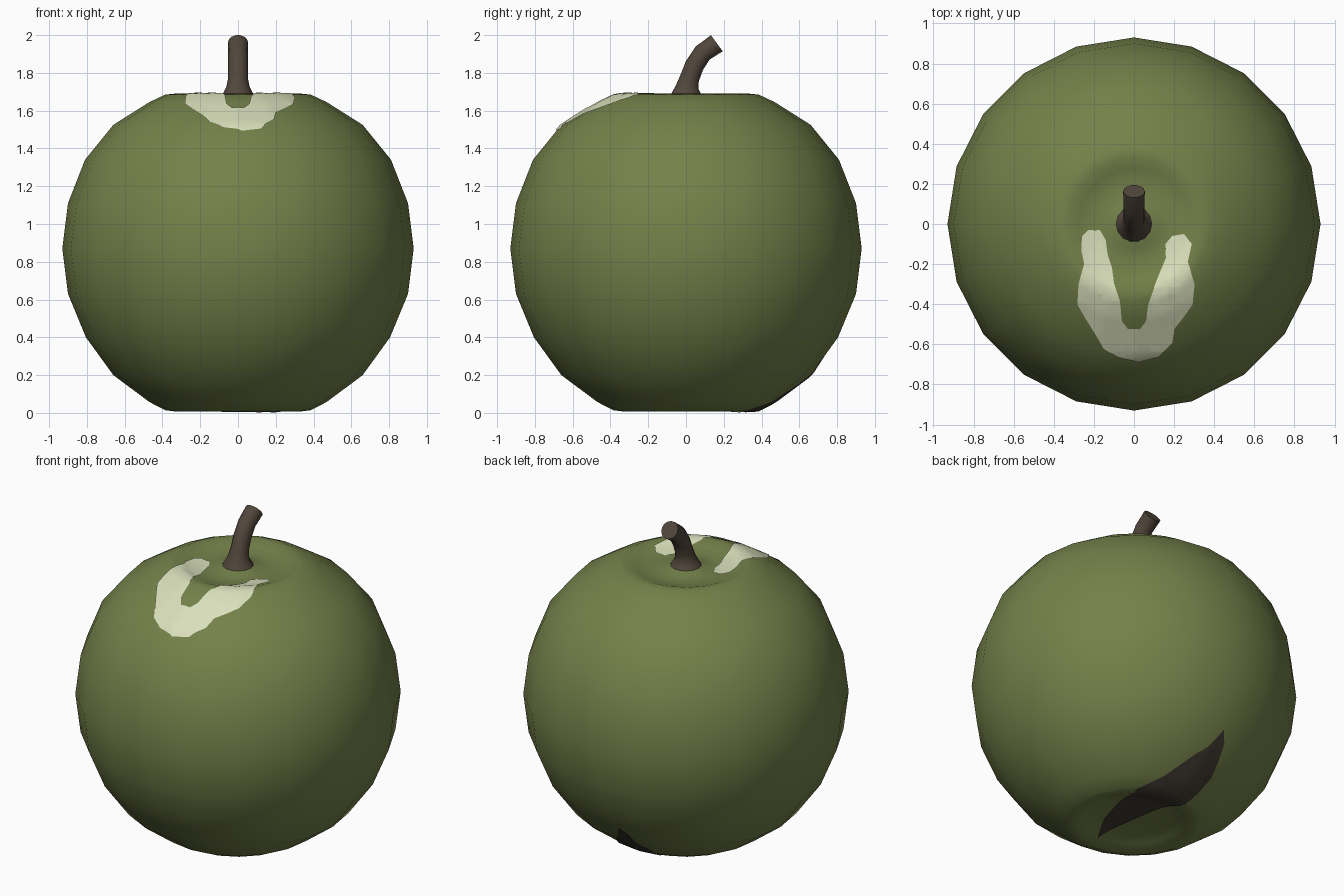
import bpy, bmesh, math
from mathutils import Vector
from mathutils.bvhtree import BVHTree

if "Cube" in bpy.data.objects:
    bpy.data.objects.remove(bpy.data.objects["Cube"])


def material(name, rgb):
    m = bpy.data.materials.new(name)
    m.diffuse_color = (*rgb, 1)
    m.use_nodes = True
    m.node_tree.nodes["Principled BSDF"].inputs["Base Color"].default_value = m.diffuse_color
    return m


GREEN = material("olive_green", (0.175, 0.22, 0.068))
CREAM = material("pale_highlight", (0.70, 0.74, 0.50))
BROWN = material("bark_brown", (0.082, 0.062, 0.044))
DARK = material("dark_brown", (0.052, 0.042, 0.031))


def finish(bm, name, mat, angle):
    me = bpy.data.meshes.new(name)
    bm.to_mesh(me)
    ob = bpy.data.objects.new(name, me)
    bpy.context.collection.objects.link(ob)
    me.materials.append(mat)
    bpy.ops.object.select_all(action='DESELECT')
    ob.select_set(True)
    bpy.context.view_layer.objects.active = ob
    bpy.ops.object.shade_smooth_by_angle(angle=math.radians(angle))
    return ob


def skin(bm, rings):
    for a, b in zip(rings, rings[1:]):
        n = len(a)
        for i in range(n):
            j = (i + 1) % n
            bm.faces.new((a[i], a[j], b[j], b[i]))
    bm.faces.new(rings[0][::-1])
    bm.faces.new(rings[-1])
    bmesh.ops.recalc_face_normals(bm, faces=bm.faces)


# Fruit body: 20-sided lathe with a shallow dimple at both ends
profile = [(0.08, 0.045), (0.20, 0.045), (0.28, 0.03), (0.335, 0.008), (0.385, 0.014),
           (0.47, 0.058), (0.66, 0.20), (0.805, 0.40), (0.90, 0.63), (0.93, 0.87),
           (0.90, 1.11), (0.81, 1.34), (0.66, 1.525), (0.47, 1.645), (0.385, 1.685),
           (0.335, 1.69), (0.28, 1.67), (0.20, 1.655), (0.12, 1.665), (0.07, 1.685)]
SIDES = 20
apple = bmesh.new()
rings = []
for r, z in profile:
    rings.append([apple.verts.new((r * math.cos(math.tau * i / SIDES),
                                   r * math.sin(math.tau * i / SIDES), z))
                  for i in range(SIDES)])
skin(apple, rings)
finish(apple, "fruit_body", GREEN, 70)
tree = BVHTree.FromBMesh(apple)

# Stem: bent tube with a flared foot; (y, z, radius, tilt in degrees)
path = [(0.0, 1.655, 0.105, 0), (0.0, 1.69, 0.08, 0), (0.006, 1.725, 0.062, 8),
        (0.018, 1.77, 0.053, 16), (0.045, 1.84, 0.052, 26), (0.088, 1.905, 0.052, 42),
        (0.163, 1.957, 0.054, 54)]
stem = bmesh.new()
rings = []
for y, z, r, tilt in path:
    t = math.radians(tilt)
    rings.append([stem.verts.new((r * math.cos(a),
                                  y + r * math.sin(a) * math.cos(t),
                                  z - r * math.sin(a) * math.sin(t)))
                  for a in (math.tau * i / 14 for i in range(14))])
skin(stem, rings)
finish(stem, "stem", BROWN, 50)


# Painted patches: flat outlines sliced finely and draped over the body
def patch(name, outline, mat, up, offset=0.006, step=0.035):
    bm = bmesh.new()
    face = bm.faces.new([bm.verts.new((x, y, 0)) for x, y in outline])
    bmesh.ops.triangulate(bm, faces=[face])
    for axis in (Vector((1, 0, 0)), Vector((0, 1, 0))):
        for k in range(-28, 29):
            bmesh.ops.bisect_plane(bm, geom=bm.verts[:] + bm.edges[:] + bm.faces[:],
                                   plane_co=axis * (k * step + 0.001), plane_no=axis)
    bmesh.ops.triangulate(bm, faces=bm.faces[:])
    for v in bm.verts:
        hit, normal, _, _ = tree.ray_cast(Vector((v.co.x, v.co.y, 3 * up)), Vector((0, 0, -up)))
        if hit:
            v.co = hit + normal * offset
    bm.normal_update()
    flip = [f for f in bm.faces if f.normal.z * up < 0]
    if flip:
        bmesh.ops.reverse_faces(bm, faces=flip)
    finish(bm, name, mat, 70)


# V-shaped highlight on the front shoulder
patch("highlight_patch", [
    (-0.26, -0.06), (-0.23, -0.03), (-0.17, -0.03), (-0.14, -0.08), (-0.13, -0.16),
    (-0.11, -0.22), (-0.10, -0.30), (-0.07, -0.38), (-0.06, -0.48), (-0.03, -0.52),
    (0.03, -0.52), (0.06, -0.48), (0.07, -0.40), (0.10, -0.32), (0.13, -0.24),
    (0.16, -0.17), (0.155, -0.10), (0.19, -0.06), (0.25, -0.05), (0.29, -0.10),
    (0.27, -0.19), (0.30, -0.30), (0.29, -0.40), (0.24, -0.47), (0.20, -0.52),
    (0.19, -0.59), (0.12, -0.66), (0.02, -0.685), (-0.08, -0.66), (-0.15, -0.62),
    (-0.19, -0.55), (-0.24, -0.47), (-0.28, -0.40), (-0.275, -0.30), (-0.25, -0.20),
    (-0.265, -0.13)], CREAM, 1)

# Dark blemish underneath
patch("underside_blemish", [
    (0.03, -0.29), (0.125, -0.11), (0.19, 0.12), (0.23, 0.31), (0.13, 0.49), (0.05, 0.62),
    (-0.05, 0.735), (-0.09, 0.69), (-0.13, 0.53), (-0.10, 0.41), (-0.03, 0.11)], DARK, -1)
